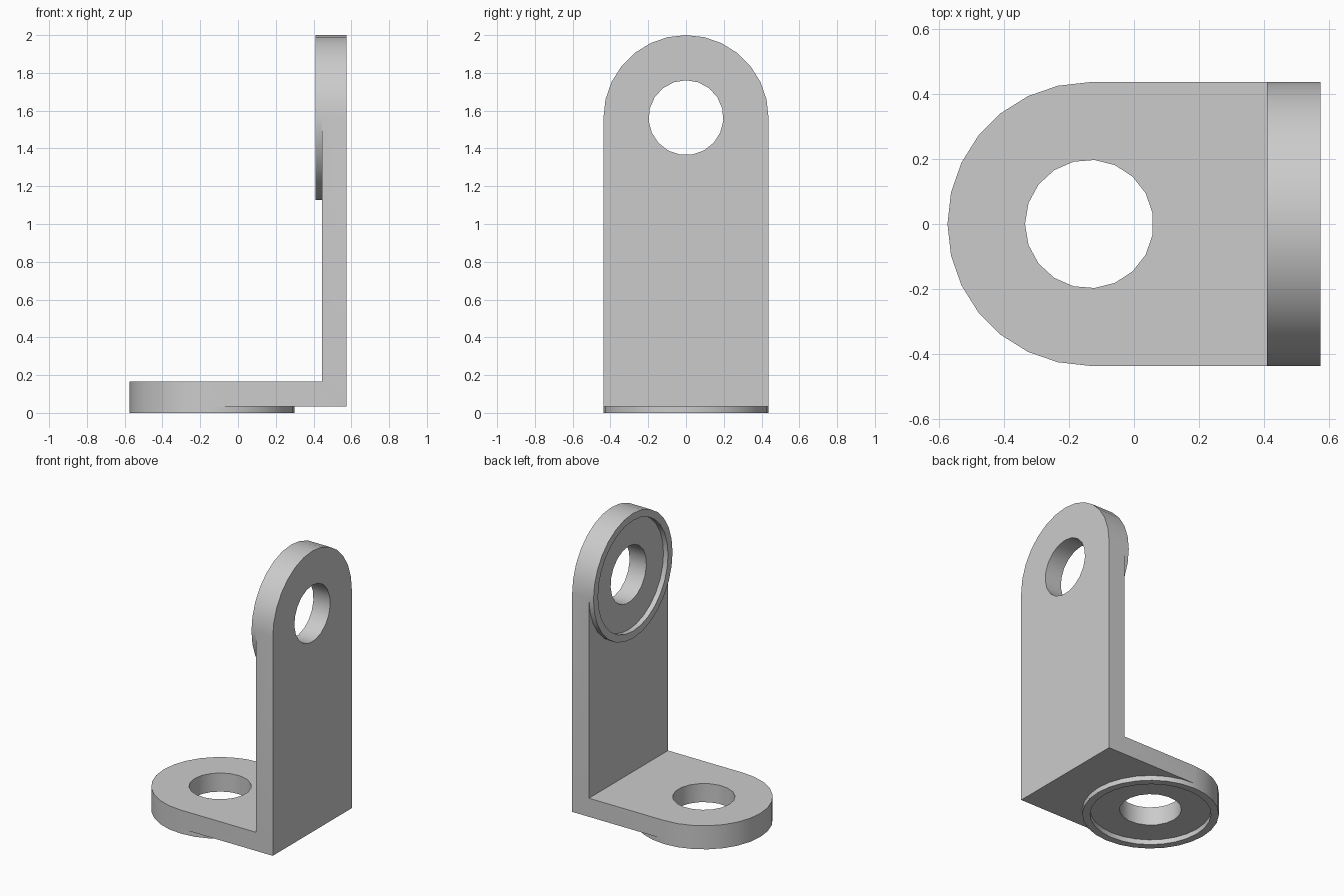
import bpy
import bmesh
from math import cos, sin, tau
from mathutils import Vector

cube = bpy.data.objects.get("Cube")
if cube:
    bpy.data.objects.remove(cube)

BACK, BASE = 0.575, 0.035      # outer corner of the angle
THICK, RAISE = 0.13, 0.035     # plate thickness, rim height
OUTER, INNER, HOLE = 0.437, 0.387, 0.198
SIDES, HOLE_SIDES = 28, 19

grey = bpy.data.materials.new("plain_grey")
grey.use_nodes = True
colour = (0.6, 0.6, 0.6, 1)
grey.diffuse_color = colour
grey.node_tree.nodes["Principled BSDF"].inputs["Base Color"].default_value = colour

bm = bmesh.new()


def add_leg(place, reach, raised_inside):
    """One plate: u runs out from the corner, v across, w from outer to inner face."""

    def ring(radius, sides, w):
        return [bm.verts.new(place(reach + radius * cos(tau * i / sides),
                                   radius * sin(tau * i / sides), w))
                for i in range(sides)]

    def wall(a, b, closed=True):
        n = len(a)
        for i in range(n if closed else n - 1):
            j = (i + 1) % n
            bm.faces.new((a[i], a[j], b[j], b[i]))

    def annulus(a, b):
        edges = [bm.edges.get((r[i - 1], r[i])) or bm.edges.new((r[i - 1], r[i]))
                 for r in (a, b) for i in range(len(r))]
        bmesh.ops.triangle_fill(bm, edges=edges, use_beauty=True)

    def corners(w):
        # The legs meet on a mitre, so the inner face starts further out
        return [bm.verts.new(place(w, side * OUTER, w)) for side in (1, -1)]

    rim_w, plain_w = (THICK, 0) if raised_inside else (0, THICK)
    top_w = rim_w + (RAISE if raised_inside else -RAISE)
    q = SIDES // 4

    # Plain face with its hole
    plain = ring(OUTER, SIDES, plain_w)
    for v in plain[q + 1:3 * q]:
        bm.verts.remove(v)
    plain_far = plain[3 * q:] + plain[:q + 1]
    plain_end = corners(plain_w)
    plain_hole = ring(HOLE, HOLE_SIDES, plain_w)
    annulus(plain_far + plain_end, plain_hole)

    # Raised rim around a sunken floor
    foot = ring(OUTER, SIDES, rim_w)
    lip = ring(OUTER, SIDES, top_w)
    lip_in = ring(INNER, SIDES, top_w)
    floor = ring(INNER, SIDES, rim_w)
    hole = ring(HOLE, HOLE_SIDES, rim_w)
    wall(foot, lip)
    wall(lip, lip_in)
    wall(lip_in, floor)
    annulus(floor, hole)
    wall(hole, plain_hole)

    # Remaining flat face between rim and corner
    rim_end = corners(rim_w)
    bm.faces.new(foot[q:3 * q + 1] + rim_end[::-1])

    # Rounded end and straight sides
    foot_far = foot[3 * q:] + foot[:q + 1]
    wall([rim_end[1]] + foot_far + [rim_end[0]],
         [plain_end[1]] + plain_far + [plain_end[0]], closed=False)


# Foot plate, rim underneath; upright plate, rim on the inner side
add_leg(lambda u, v, w: Vector((BACK - u, v, BASE + w)), 0.713, False)
add_leg(lambda u, v, w: Vector((BACK - w, v, BASE + u)), 1.528, True)

bmesh.ops.remove_doubles(bm, verts=bm.verts, dist=0.0005)
bmesh.ops.recalc_face_normals(bm, faces=bm.faces)

mesh = bpy.data.meshes.new("angle_bracket")
bm.to_mesh(mesh)
bm.free()
mesh.materials.append(grey)
bracket = bpy.data.objects.new("angle_bracket", mesh)
bpy.context.collection.objects.link(bracket)

bpy.ops.object.select_all(action="DESELECT")
bracket.select_set(True)
bpy.context.view_layer.objects.active = bracket
bpy.ops.object.shade_smooth_by_angle(angle=0.6)
